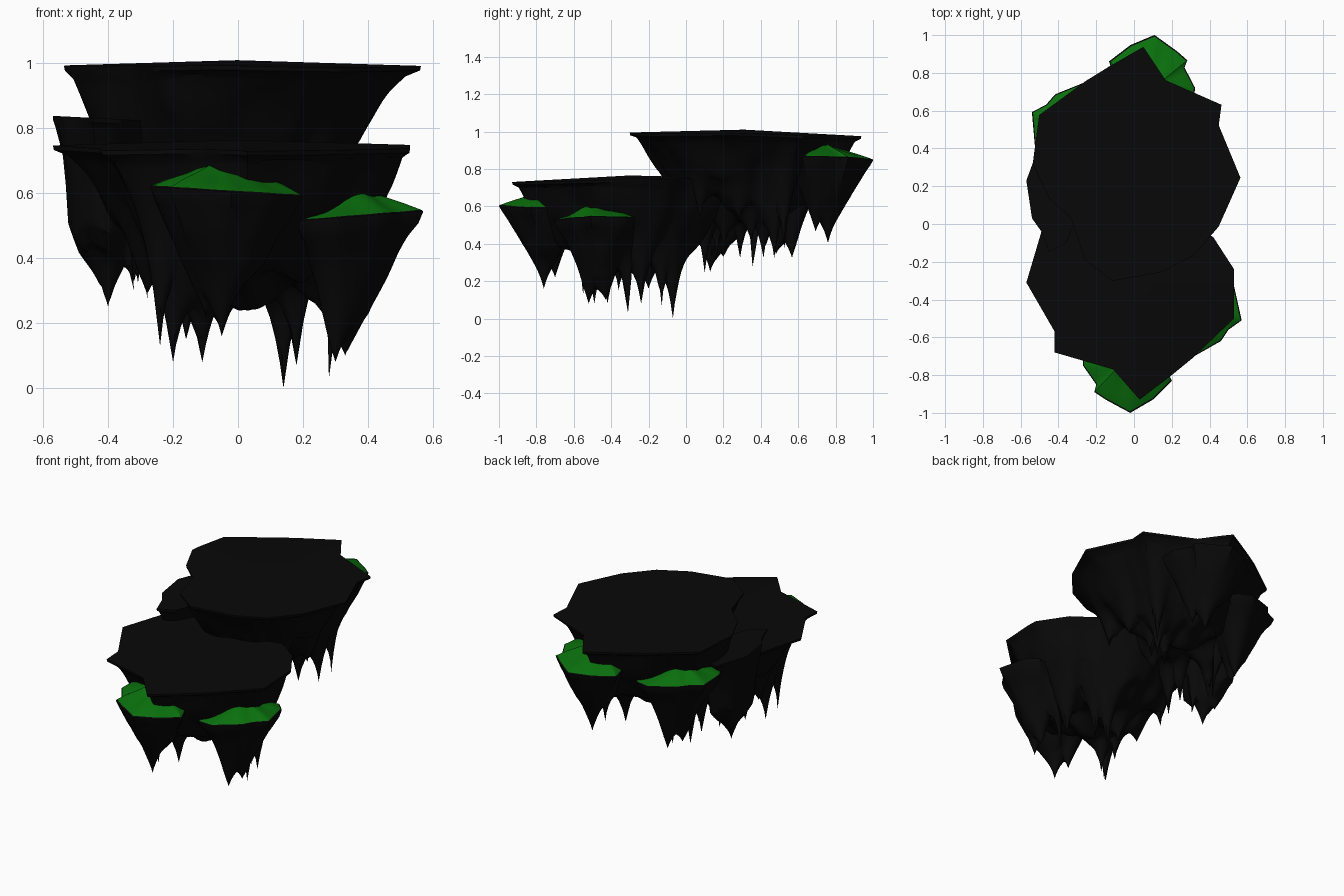
import bpy, bmesh, math
from mathutils import Vector, Matrix, noise

if "Cube" in bpy.data.objects:
    bpy.data.objects.remove(bpy.data.objects["Cube"])


def material(name, col):
    m = bpy.data.materials.new(name)
    m.diffuse_color = (*col, 1)
    m.use_nodes = True
    m.node_tree.nodes["Principled BSDF"].inputs["Base Color"].default_value = m.diffuse_color
    return m


ROCK = material("dark_rock", (0.0025, 0.0025, 0.0025))
GRASS = material("green_grass", (0.003, 0.16, 0.004))


def resample(pts, step=0.03):
    # straight-edged outline with extra points along every edge
    out = []
    for a, b in zip(pts, pts[1:] + pts[:1]):
        a, b = Vector(a), Vector(b)
        n = max(1, round((b - a).length / step))
        out += [a.lerp(b, i / n) for i in range(n)]
    return out


def dense(profile, n=6):
    out = []
    for (s0, d0), (s1, d1) in zip(profile, profile[1:]):
        out += [(s0 + (s1 - s0) * i / n, d0 + (d1 - d0) * i / n) for i in range(n)]
    return out


def island(name, outline, centre, top, profile, tips, crown=0.0, grass=False,
           lip=0.014, xf=Matrix(), lumps=0.06, lean=0.0):
    """Floating rock: thin overhanging rim, tapering underside, hanging spikes."""
    c = Vector(centre)
    rim = resample(outline)
    n = len(rim)
    soft = [v.copy() for v in rim]          # rounded outline for the underside
    for _ in range(12):
        soft = [(soft[i - 1] + soft[i] * 2 + soft[(i + 1) % n]) / 4 for i in range(n)]
    bm = bmesh.new()

    def ring(s, zf):
        r = []
        for q in rim:
            p = c + (q - c) * s
            r.append(bm.verts.new((p.x, p.y, zf(p))))
        return r

    def bridge(a, b, mat=0):
        for i in range(n):
            j = (i + 1) % n
            bm.faces.new((a[i], b[i], b[j], a[j])).material_index = mat

    def fan(r, v, mat=0):
        for i in range(n):
            bm.faces.new((r[i], v, r[(i + 1) % n])).material_index = mat

    # top surface
    edge = ring(1.0, top)
    prev = edge
    for s in (0.97, 0.75, 0.5, 0.25):
        h = crown * (1 - s) ** 0.9
        cur = ring(s, lambda p: top(p) + h * (1 + (0.5 * noise.noise((p.x * 9, p.y * 9, 1)) if grass else 0)))
        bridge(cur, prev, 1 if grass and s < 0.97 else 0)
        prev = cur
    fan(prev, bm.verts.new((c.x, c.y, top(c) + crown)), 1 if grass else 0)

    # rim lip and underside
    prev = ring(0.995, lambda p: top(p) - lip)
    bridge(edge, prev)
    under = []
    for s, d in dense(profile):
        cur = []
        for q, g in zip(rim, soft):
            q = q.lerp(g, min(1, d * 5))
            u = (q - c).normalized()
            k = s * (1 + lumps * noise.noise((u.x * 2.6, u.y * 2.6, d * 3)) * min(1, d * 8))
            k *= 1 - lean * max(0, -u.x * 0.9 + max(0, u.y) * 0.3) * min(1, d * 4.5)
            p = c + (q - c) * k
            z = top(p) - d + 0.07 * noise.noise((p.x * 9, p.y * 9, 5)) * min(1, d * 4)
            cur.append(bm.verts.new((p.x, p.y, z)))
        bridge(prev, cur)
        under += cur
        prev = cur
    last = bm.verts.new((c.x, c.y, top(c) - profile[-1][1]))
    fan(list(reversed(prev)), last)
    under.append(last)

    # hanging spikes: pull the underside toward each tip
    for x, y, z, w in tips:
        t = Vector((x, y))
        v = min(under, key=lambda v: (v.co.xy - t).length + 0.2 * max(0, v.co.z - 0.5))
        v.co.x, v.co.y = x, y
    for v in under:
        v.co.z -= max((v.co.z - z) * math.exp(-(v.co.xy - Vector((x, y))).length / w)
                      if v.co.z > z else 0 for x, y, z, w in tips)

    bmesh.ops.recalc_face_normals(bm, faces=bm.faces)
    bm.transform(xf)
    me = bpy.data.meshes.new(name)
    bm.to_mesh(me)
    bm.free()
    ob = bpy.data.objects.new(name, me)
    bpy.context.collection.objects.link(ob)
    me.materials.append(ROCK)
    me.materials.append(GRASS)
    bpy.ops.object.select_all(action='DESELECT')
    ob.select_set(True)
    bpy.context.view_layer.objects.active = ob
    bpy.ops.object.shade_smooth_by_angle(angle=math.radians(35))
    return ob


MAIN = [(.03, -.93), (.2, -.8), (.31, -.71), (.53, -.5), (.53, -.24), (.42, -.07), (.29, .02),
        (.19, .23), (.03, .32), (-.22, .24), (-.38, .13), (-.49, -.04), (-.57, -.31),
        (-.42, -.57), (-.42, -.68), (-.11, -.77)]
MAIN_TIPS = [(.14, -.07, 0, .05), (.18, -.13, .07, .04), (-.2, -.49, .08, .05), (-.11, -.42, .08, .05),
             (-.24, -.55, .13, .035), (-.16, -.36, .15, .035), (-.05, -.2, .16, .04), (.3, -.24, .08, .05),
             (-.28, -.31, .29, .05), (-.28, -.1, .3, .05)]
FRONT = [(-.27, -.75), (-.2, -.85), (-.21, -.89), (-.15, -.93), (-.02, -1.0), (.1, -.93), (.2, -.83),
         (.1, -.6), (-.15, -.55), (-.27, -.65)]
SIDE = [(.18, -.66), (.22, -.69), (.31, -.705), (.46, -.62), (.5, -.56), (.57, -.51), (.53, -.33),
        (.47, -.27), (.3, -.28), (.2, -.45)]


def cluster(prefix, xf):
    # main plateau with two grassy ledges below its rim
    island(prefix + "_plateau", MAIN, (0, -.3),
           lambda p: .765 - .055 * max(0, -p.y - .3) - .025 * max(0, p.y + .3) - .03 * abs(p.x),
           [(.95, .03), (.89, .11), (.82, .2), (.68, .32), (.52, .39), (.25, .45), (.03, .48)],
           MAIN_TIPS, xf=xf, lean=.2)
    island(prefix + "_end_ledge", FRONT, (-.05, -.72), lambda p: .603 - .065 * p.x,
           [(.95, .03), (.79, .11), (.6, .18), (.3, .24), (.03, .26)],
           [(-.05, -.76, .16, .05), (-.1, -.7, .22, .04)],
           crown=.1, grass=True, lip=.006, xf=xf)
    island(prefix + "_side_ledge", SIDE, (.34, -.46), lambda p: .5 + .08 * p.x,
           [(.95, .03), (.72, .1), (.52, .18), (.3, .28), (.03, .32)],
           [(.28, -.31, .03, .06), (.33, -.43, .1, .06), (.3, -.52, .08, .045), (.36, -.4, .2, .04)],
           crown=.09, grass=True, lip=.006, xf=xf)


# low island at the front, and its turned copy higher up at the back
cluster("lower", Matrix())
cluster("upper", Matrix.Translation((-.042, .012, .245)) @ Matrix.Rotation(math.radians(172.5), 4, 'Z'))

# small bare rock beside the upper island
island("side_rock", [(-.57, .23), (-.54, .03), (-.49, -.04), (-.45, -.15), (-.36, -.1), (-.28, .1),
                     (-.3, .35), (-.5, .42)], (-.42, .14), lambda p: .81 - .05 * p.x,
       [(.95, .02), (.86, .08), (.78, .2), (.72, .32), (.5, .38), (.25, .4), (.03, .42)],
       [(-.4, .13, .25, .04), (-.43, .2, .33, .04), (-.32, .13, .3, .04), (-.47, .08, .42, .04)])
